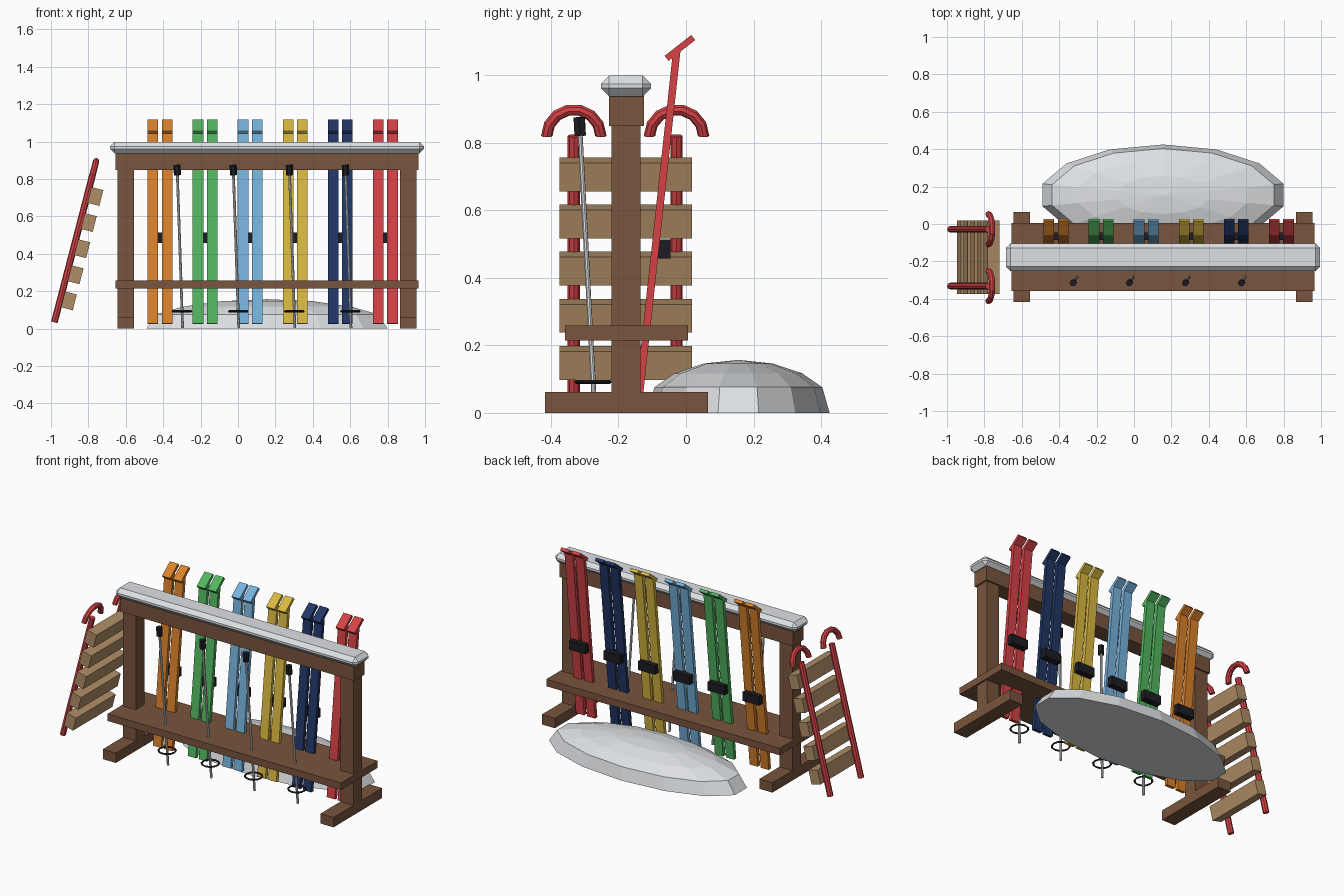
import bpy, bmesh, math
from mathutils import Vector, Matrix

old = bpy.data.objects.get("Cube")
if old:
    bpy.data.objects.remove(old, do_unlink=True)


def material(name, r, g, b):
    lin = [((c / 255 + 0.055) / 1.055) ** 2.4 for c in (r, g, b)] + [1]
    m = bpy.data.materials.new(name)
    m.use_nodes = True
    m.diffuse_color = lin
    m.node_tree.nodes["Principled BSDF"].inputs["Base Color"].default_value = lin
    return m


wood = material("dark wood", 121, 85, 61)
tan = material("pale wood", 176, 142, 102)
snow = material("snow", 222, 225, 228)
red = material("red", 214, 66, 70)
black = material("black", 28, 28, 35)
ski_paints = [material("orange", 218, 130, 43), material("green", 82, 182, 96),
              material("light blue", 119, 180, 222), material("yellow", 218, 185, 64),
              material("navy", 34, 55, 102), red]


def finish(name, bm, mat):
    bmesh.ops.recalc_face_normals(bm, faces=bm.faces)
    mesh = bpy.data.meshes.new(name)
    bm.to_mesh(mesh)
    bm.free()
    mesh.materials.append(mat)
    ob = bpy.data.objects.new(name, mesh)
    bpy.context.collection.objects.link(ob)
    return ob


def box(name, centre, size, mat, rot=Matrix()):
    bm = bmesh.new()
    bmesh.ops.create_cube(bm, size=1, matrix=Matrix.Translation(centre) @ rot @ Matrix.Diagonal((*size, 1)))
    return finish(name, bm, mat)


def span(name, x, y, z, mat):
    """Box given by its limits on each axis."""
    lims = (x, y, z)
    return box(name, [(a + b) / 2 for a, b in lims], [b - a for a, b in lims], mat)


def rod(name, a, b, radius, sides, mat):
    a, b = Vector(a), Vector(b)
    d = b - a
    bm = bmesh.new()
    bmesh.ops.create_cone(bm, cap_ends=True, segments=sides, radius1=radius, radius2=radius, depth=d.length,
                          matrix=Matrix.Translation((a + b) / 2) @ d.to_track_quat('Z', 'Y').to_matrix().to_4x4())
    return finish(name, bm, mat)


# Rack frame
for side, x in (("right", -0.6), ("left", 0.91)):
    span(f"{side}_post", (x - 0.045, x + 0.045), (-0.22, -0.134), (0.03, 0.87), wood)
    span(f"{side}_foot", (x - 0.045, x + 0.045), (-0.418, 0.065), (0, 0.062), wood)
span("shelf", (-0.655, 0.965), (-0.358, 0.006), (0.214, 0.258), wood)
span("top_beam", (-0.655, 0.965), (-0.228, -0.125), (0.849, 0.945), wood)

# Snow lying on the beam
cap = span("snow_cap", (-0.685, 0.995), (-0.252, -0.104), (0.937, 0.998), snow)
bevel = cap.modifiers.new("Bevel", 'BEVEL')
bevel.width = 0.024
bevel.segments = 1

# Skis: leaning boards with upturned tips and a shared binding
foot, head = Vector((0, -0.141, 0.025)), Vector((0, -0.027, 1.075))
lean = Matrix.Rotation(-math.atan2(head.y - foot.y, head.z - foot.z), 4, 'X')
tip_turn = Matrix.Rotation(math.radians(38), 4, 'X')
for i, paint in enumerate(ski_paints):
    x = -0.417 + 0.241 * i
    for dx in (-0.038, 0.038):
        shift = Vector((x + dx, 0, 0))
        box(f"ski_{i}", (foot + head) / 2 + shift, (0.057, 0.022, (head - foot).length), paint, lean)
        box(f"ski_tip_{i}", shift + Vector((0, -0.018, 1.08)), (0.057, 0.1, 0.019), paint, tip_turn)
    box(f"binding_{i}", (x, -0.066, 0.485), (0.115, 0.04, 0.056), black)

# Ski poles with grips and ring baskets
for i in range(4):
    x = 0.3 * i
    low, high = Vector((x - 0.296, -0.27, 0)), Vector((x - 0.326, -0.316, 0.875))
    rod(f"pole_{i}", low, high - (high - low) * 0.03, 0.0075, 8, snow)
    rod(f"pole_grip_{i}", low.lerp(high, 0.937), high, 0.019, 6, black)
    bpy.ops.mesh.primitive_torus_add(major_segments=12, minor_segments=4, major_radius=0.05,
                                     minor_radius=0.006, location=low.lerp(high, 0.105))
    ring = bpy.context.object
    ring.name = f"pole_basket_{i}"
    ring.data.materials.append(black)

# Sled leaning beside the rack
base, top = Vector((-0.982, 0, 0.033)), Vector((-0.778, 0, 0.82))
tilt = Matrix.Rotation(math.atan2(top.x - base.x, top.z - base.z), 4, 'Y')
for side, y in (("front", -0.332), ("rear", -0.028)):
    off = Vector((0, y, 0))
    rod(f"{side}_runner", base + off, top + off, 0.018, 8, red)
    # Half-ring curl over the runner end
    bm = bmesh.new()
    bmesh.ops.create_circle(bm, cap_ends=True, segments=8, radius=0.017, matrix=Matrix.Translation((0, 0.08, 0)))
    start = bm.faces[:]
    bmesh.ops.spin(bm, geom=start + bm.edges[:] + bm.verts[:], cent=(0, 0, 0), axis=(1, 0, 0),
                   angle=math.pi, steps=7, use_duplicate=False)
    bmesh.ops.transform(bm, matrix=Matrix.Translation(top + off) @ tilt, verts=bm.verts)
    finish(f"{side}_runner_curl", bm, red)
for i in range(5):
    box(f"slat_{i}", (-0.904 + 0.0355 * i, -0.178, 0.148 + 0.1395 * i), (0.065, 0.392, 0.087), tan, tilt)

# Snow mound: stacked rings closed by a peak and a flat base
bm = bmesh.new()
rings = []
for scale, z in ((1, 0), (0.92, 0.076), (0.7, 0.117), (0.38, 0.146)):
    turns = [math.pi / 2 + math.tau * k / 14 for k in range(14)]
    rings.append([bm.verts.new((0.155 + 0.661 * scale * math.cos(t), 0.155 + 0.27 * scale * math.sin(t), z))
                  for t in turns])
peak = bm.verts.new((0.155, 0.155, 0.157))
bm.faces.new(rings[0])
for k in range(14):
    n = (k + 1) % 14
    for lo, hi in zip(rings, rings[1:]):
        bm.faces.new((lo[k], lo[n], hi[n], hi[k]))
    bm.faces.new((rings[-1][k], rings[-1][n], peak))
finish("snow_mound", bm, snow)
